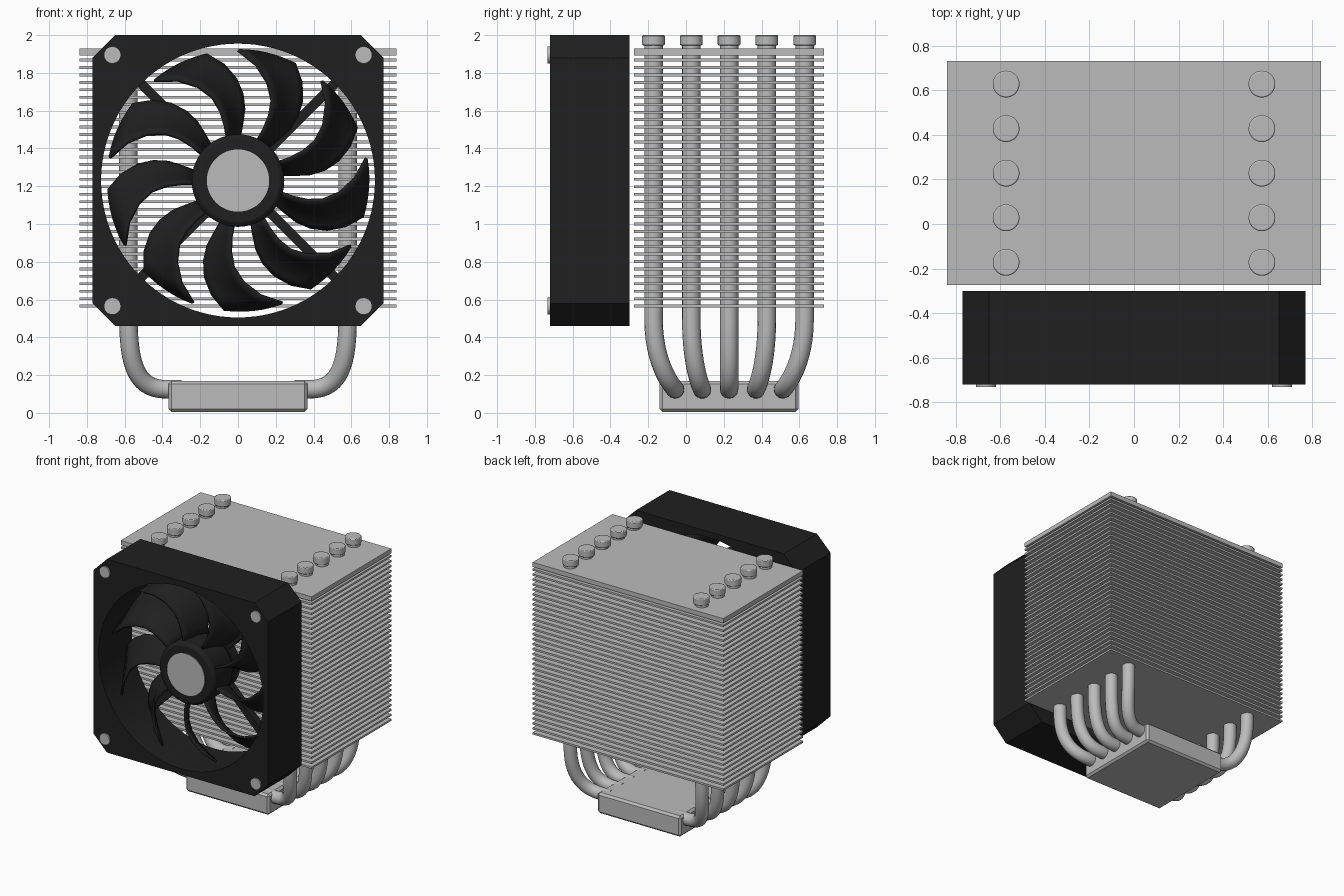
import bpy, bmesh, math
from mathutils import Matrix, Vector

if "Cube" in bpy.data.objects:
    bpy.data.objects.remove(bpy.data.objects["Cube"], do_unlink=True)


def make_material(name, value):
    mat = bpy.data.materials.new(name)
    mat.use_nodes = True
    colour = (value, value, value, 1)
    mat.diffuse_color = colour
    mat.node_tree.nodes["Principled BSDF"].inputs["Base Color"].default_value = colour
    return mat


SILVER = make_material("silver metal", 0.5)
BLACK = make_material("black plastic", 0.014)
FAN_Z = 1.23


def finish(obj, mat, smooth=True):
    obj.data.materials.clear()
    obj.data.materials.append(mat)
    bpy.ops.object.select_all(action="DESELECT")
    obj.select_set(True)
    bpy.context.view_layer.objects.active = obj
    if obj.type == "CURVE":
        bpy.ops.object.convert(target="MESH")
        obj = bpy.context.object
    if smooth:
        bpy.ops.object.shade_smooth_by_angle(angle=math.radians(35))
    return obj


def from_bmesh(name, bm, mat, smooth=True):
    mesh = bpy.data.meshes.new(name)
    bm.to_mesh(mesh)
    bm.free()
    obj = bpy.data.objects.new(name, mesh)
    bpy.context.collection.objects.link(obj)
    return finish(obj, mat, smooth)


def add_bevel(obj, width, segments=2):
    mod = obj.modifiers.new("edge bevel", "BEVEL")
    mod.width, mod.segments = width, segments
    mod.limit_method = "ANGLE"


def box(bm, centre, size, rotation=Matrix()):
    scale = Matrix.Diagonal((*size, 1))
    bmesh.ops.create_cube(bm, size=1, matrix=Matrix.Translation(centre) @ rotation @ scale)


def cylinder(name, centre, radius, depth, mat, along_y=False, bevel=0, segments=48):
    bm = bmesh.new()
    turn = Matrix.Rotation(math.pi / 2, 4, "X") if along_y else Matrix()
    bmesh.ops.create_cone(bm, cap_ends=True, segments=segments, radius1=radius, radius2=radius,
                          depth=depth, matrix=Matrix.Translation(centre) @ turn)
    obj = from_bmesh(name, bm, mat)
    if bevel:
        add_bevel(obj, bevel)
    return obj


# Stack of thin fins and a thicker top plate
bm = bmesh.new()
for i in range(34):
    box(bm, (0, 0.228, 0.565 + i * 0.0395), (1.68, 1.005, 0.015))
from_bmesh("cooling_fins", bm, SILVER, False)
bm = bmesh.new()
box(bm, (0, 0.228, 1.91), (1.68, 1.005, 0.036))
from_bmesh("top_plate", bm, SILVER, False)

# Contact base
bm = bmesh.new()
box(bm, (0, 0.228, 0.0875), (0.735, 0.735, 0.165))
add_bevel(from_bmesh("contact_base", bm, SILVER, False), 0.016, 1)

# Heat pipes, converging into the base, with end caps on top
for side, label in ((1, "left"), (-1, "right")):
    for i in range(-2, 3):
        y, y_base = 0.228 + i * 0.2, 0.228 + i * 0.143
        curve = bpy.data.curves.new("heat_pipe_" + label, "CURVE")
        curve.dimensions = "3D"
        curve.bevel_depth, curve.bevel_resolution = 0.049, 6
        curve.resolution_u, curve.use_fill_caps = 14, True
        spline = curve.splines.new("BEZIER")
        spline.bezier_points.add(3)
        x = 0.58
        path = [  # point, handle before, handle after
            ((x, y, 1.96), (x, y, 1.97), (x, y, 1.9)),
            ((x, y, 0.5), (x, y, 0.6), (x, y, 0.24)),
            ((0.38, y_base, 0.125), (0.53, y_base, 0.125), (0.36, y_base, 0.125)),
            ((0.3, y_base, 0.125), (0.32, y_base, 0.125), (0.28, y_base, 0.125)),
        ]
        for point, (co, before, after) in zip(spline.bezier_points, path):
            point.handle_left_type = point.handle_right_type = "FREE"
            mirror = Vector((side, 1, 1))
            point.co = Vector(co) * mirror
            point.handle_left = Vector(before) * mirror
            point.handle_right = Vector(after) * mirror
        pipe = bpy.data.objects.new("heat_pipe_" + label, curve)
        bpy.context.collection.objects.link(pipe)
        finish(pipe, SILVER)
        cylinder("pipe_cap_" + label, (side * 0.574, y, 1.973), 0.06, 0.054, SILVER, bevel=0.006)

# Fan frame: chamfered square with a round opening
h, c = 0.77, 0.65
corners = [(h, c), (c, h), (-c, h), (-h, c), (-h, -c), (-c, -h), (c, -h), (h, -c)]
opening = [(0.725 * math.cos(a * math.tau / 96), 0.725 * math.sin(a * math.tau / 96))
           for a in range(96)]
curve = bpy.data.curves.new("fan_frame", "CURVE")
curve.dimensions, curve.fill_mode, curve.extrude = "2D", "BOTH", 0.21
for outline in (corners, opening):
    spline = curve.splines.new("POLY")
    spline.points.add(len(outline) - 1)
    for point, (px, py) in zip(spline.points, outline):
        point.co = (px, py, 0, 1)
    spline.use_cyclic_u = True
frame = bpy.data.objects.new("fan_frame", curve)
frame.location = (0, -0.51, FAN_Z)
frame.rotation_euler.x = math.pi / 2
bpy.context.collection.objects.link(frame)
finish(frame, BLACK)

# Corner screws
for sx in (-1, 1):
    for sz in (-1, 1):
        cylinder("frame_screw", (sx * 0.665, -0.717, FAN_Z + sz * 0.665), 0.045, 0.03,
                 SILVER, True, segments=32)

# Motor hub, front disc, rear mount and diagonal struts
cylinder("fan_hub", (0, -0.525, FAN_Z), 0.245, 0.25, BLACK, True, 0.025)
cylinder("hub_disc", (0, -0.651, FAN_Z), 0.165, 0.008, SILVER, True)
cylinder("motor_mount", (0, -0.35, FAN_Z), 0.235, 0.08, BLACK, True)
bm = bmesh.new()
for k in range(4):
    turn = Matrix.Rotation(math.pi / 4 + k * math.pi / 2, 4, "Y")
    box(bm, Vector((0, -0.34, FAN_Z)) + turn @ Vector((0.47, 0, 0)), (0.54, 0.06, 0.05), turn)
from_bmesh("mount_struts", bm, BLACK, False)

# Swept fan blades: radius, leading angle, trailing angle
sections = [(0.23, 64, 48), (0.30, 63, 46), (0.38, 64, 45), (0.46, 67, 47),
            (0.54, 73, 51), (0.62, 81, 57), (0.69, 90, 64)]
CHORD = 6
bm = bmesh.new()
for k in range(9):
    rows = []
    for radius, lead, trail in sections:
        row = []
        for j in range(CHORD + 1):
            t = j / CHORD
            a = math.radians(lead + (trail - lead) * t + k * 40)
            y = -0.61 + 0.2 * t + 0.03 * math.sin(math.pi * t)
            row.append(bm.verts.new((radius * math.cos(a), y, FAN_Z + radius * math.sin(a))))
        rows.append(row)
    for low, high in zip(rows, rows[1:]):
        for j in range(CHORD):
            bm.faces.new((low[j], low[j + 1], high[j + 1], high[j]))
bmesh.ops.recalc_face_normals(bm, faces=bm.faces)
blades = from_bmesh("fan_blades", bm, BLACK)
solid = blades.modifiers.new("blade thickness", "SOLIDIFY")
solid.thickness, solid.offset = 0.018, 0
